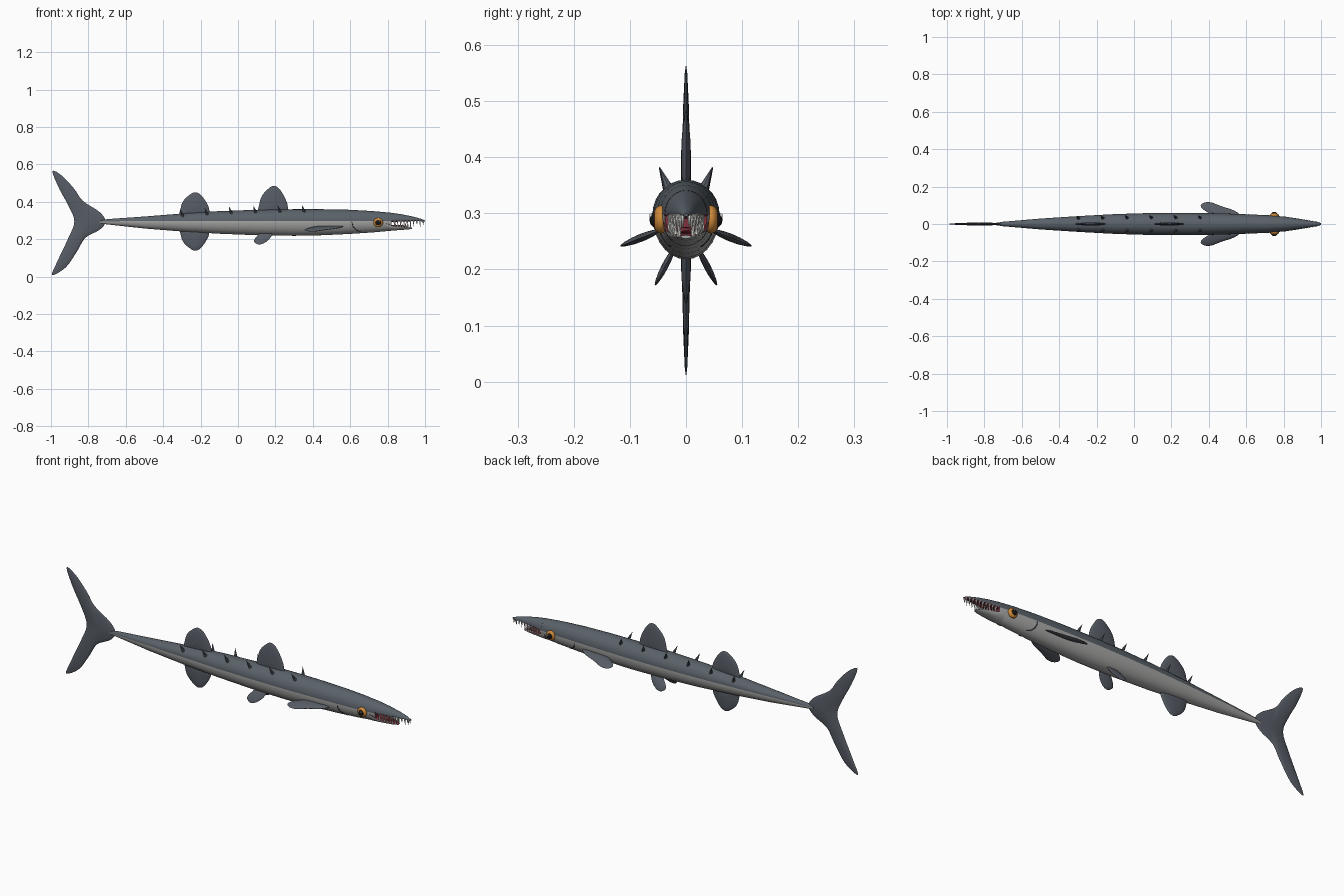
import bpy
import math
from mathutils import Vector

if "Cube" in bpy.data.objects:
    bpy.data.objects.remove(bpy.data.objects["Cube"])


def material(name, r, g, b):
    m = bpy.data.materials.new(name)
    m.use_nodes = True
    m.diffuse_color = (r, g, b, 1)
    m.node_tree.nodes["Principled BSDF"].inputs["Base Color"].default_value = (r, g, b, 1)
    return m


SLATE = material("slate back", .10, .12, .14)
FIN = material("fin grey", .095, .107, .13)
BELLY = material("pale belly", .39, .39, .385)
MOUTH = material("mouth red", .22, .03, .045)
ORANGE = material("eye orange", .62, .25, .04)
BLACK = material("pupil black", .008, .008, .008)
WHITE = material("tooth white", .8, .8, .76)
DARK = material("gill dark", .04, .045, .05)


def add_mesh(name, verts, faces, mats, indices=None):
    me = bpy.data.meshes.new(name)
    me.from_pydata(verts, [], faces)
    for m in mats:
        me.materials.append(m)
    if indices:
        me.polygons.foreach_set("material_index", indices)
    me.update()
    me.shade_smooth()
    me.set_sharp_from_angle(angle=math.radians(40))
    ob = bpy.data.objects.new(name, me)
    bpy.context.scene.collection.objects.link(ob)
    return ob


# Each station: x, top z, widest z, bottom z, half width
BODY = [(-.74, .300, .292, .284, .006), (-.70, .307, .295, .279, .012),
        (-.50, .321, .297, .257, .029), (-.30, .337, .297, .241, .042),
        (-.10, .350, .297, .229, .053), (.10, .357, .297, .221, .059),
        (.30, .360, .297, .218, .060), (.45, .360, .297, .221, .057),
        (.60, .357, .297, .228, .052), (.72, .350, .297, .236, .047),
        (.82, .341, .297, .245, .038)]
UPPER_JAW = [(.81, .342, .297, .290, .039), (.87, .334, .299, .294, .030),
             (.93, .322, .300, .296, .020), (.975, .310, .299, .296, .012),
             (1.0, .300, .296, .294, .004)]
LOWER_JAW = [(.79, .286, .284, .242, .041), (.83, .272, .270, .246, .036),
             (.87, .267, .265, .249, .029), (.91, .264, .262, .252, .021),
             (.93, .261, .259, .255, .009)]


def section(stations, x):
    for a, b in zip(stations, stations[1:]):
        if x <= b[0]:
            t = (x - a[0]) / (b[0] - a[0])
            return [p + (q - p) * t for p, q in zip(a, b)]
    return stations[-1]


def side_y(x, z):
    _, top, mid, bot, w = section(BODY, x)
    h = top - mid if z > mid else mid - bot
    return w * math.sqrt(max(0, 1 - ((z - mid) / h) ** 2))


def loft(name, stations, upper, lower, cap):
    n = 28
    verts, faces, idx = [], [], []
    for x, top, mid, bot, w in stations:
        for k in range(n):
            a = math.tau * k / n
            s = math.sin(a)
            verts.append((x, w * math.cos(a), mid + s * (top - mid if s > 0 else mid - bot)))
    for r in range(len(stations) - 1):
        for k in range(n):
            j = (k + 1) % n
            faces.append((r * n + k, r * n + n + k, r * n + n + j, r * n + j)[::-1])
            idx.append(0 if k < n // 2 else 1)
    faces += [tuple(range(n))[::-1], tuple(range(len(verts) - n, len(verts)))]
    idx += [0, 2]
    return add_mesh(name, verts, faces, [upper, lower, cap], idx)


loft("body", BODY, SLATE, BELLY, MOUTH)
loft("upper_jaw", UPPER_JAW, SLATE, MOUTH, SLATE)
loft("lower_jaw", LOWER_JAW, MOUTH, BELLY, BELLY)


# Fins: smooth closed outline swollen into a thin lens
def smooth_outline(pts, steps=4):
    out = []
    for i in range(len(pts)):
        a, b, c, d = (Vector(pts[(i + o) % len(pts)]) for o in (-1, 0, 1, 2))
        for s in range(steps):
            t = s / steps
            out.append(b + (c - a) * .5 * t + (a - b * 2.5 + c * 2 - d * .5) * t * t
                       + (b * 1.5 - a * .5 - c * 1.5 + d * .5) * t ** 3)
    return out


def fin(name, pts, centre, thick, origin=(0, 0, 0), out=(0, 0, 1)):
    ring = smooth_outline(pts)
    n = len(ring)
    c = Vector(centre)
    along, out, origin = Vector((1, 0, 0)), Vector(out).normalized(), Vector(origin)
    normal = along.cross(out)
    levels = [(.04, -1), (.4, -.9), (.75, -.6), (.94, -.28), (1, 0),
              (.94, .28), (.75, .6), (.4, .9), (.04, 1)]
    verts, faces = [], []
    for scale, h in levels:
        for p in ring:
            q = c + (p - c) * scale
            verts.append(origin + along * q.x + out * q.y + normal * h * thick)
    for r in range(len(levels) - 1):
        for k in range(n):
            j = (k + 1) % n
            faces.append((r * n + k, r * n + j, r * n + n + j, r * n + n + k))
    faces += [tuple(range(n))[::-1], tuple(range(len(verts) - n, len(verts)))]
    return add_mesh(name, verts, faces, [FIN])


fin("tail_fin", [(-.708, .295), (-.74, .345), (-.83, .405), (-.875, .468), (-.94, .538),
                 (-.992, .563), (-.955, .468), (-.91, .385), (-.875, .295), (-.91, .20),
                 (-.965, .083), (-.994, .008), (-.92, .05), (-.86, .136), (-.815, .208),
                 (-.74, .250)], (-.80, .297), .008)

PADDLE = [(-.072, -.02), (-.077, .02), (-.06, .065), (-.02, .10), (.004, .107),
          (.03, .095), (.06, .055), (.076, .015), (.066, -.02)]
fin("front_dorsal_fin", [(u, v * 1.18) for u, v in PADDLE], (0, .03), .009, (.19, 0, .358))
fin("rear_dorsal_fin", PADDLE, (0, .03), .009, (-.23, 0, .343))
fin("anal_fin", PADDLE, (0, .03), .009, (-.23, 0, .246), (0, 0, -1))

for side, label in ((1, "left"), (-1, "right")):
    fin(label + "_pectoral_fin",
        [(.56, -.004), (.53, .025), (.47, .046), (.41, .070), (.37, .066), (.357, .045),
         (.385, .018), (.44, -.004)], (.45, .03), .007,
        (0, side * .051, .268), (0, side * .93, -.37))
    fin(label + "_pelvic_fin",
        [(.18, -.012), (.175, .02), (.145, .052), (.11, .064), (.085, .045), (.10, .015),
         (.13, -.012)], (.13, .025), .006, (0, side * .026, .228), (0, side * .46, -.89))


# Pointed parts: back spines and teeth
def spike(name, base, tip, radius, mat, n=8):
    base, tip = Vector(base), Vector(tip)
    rot = (tip - base).to_track_quat('Z', 'Y')
    verts = [base + rot @ Vector((radius * math.cos(math.tau * k / n),
                                  radius * math.sin(math.tau * k / n), 0)) for k in range(n)]
    faces = [(k, (k + 1) % n, n) for k in range(n)] + [tuple(range(n))[::-1]]
    return add_mesh(name, verts + [tip], faces, [mat])


for side, label in ((1, "left"), (-1, "right")):
    for i in range(6):
        x = -.295 + i * .13
        z = section(BODY, x)[1] - .012
        y = side_y(x, z)
        spike(f"{label}_back_spine_{i}", (x, side * y * .9, z - .004),
              (x - .014, side * (y + .013), z + .036), .009, FIN)
    for i in range(10):
        x = .835 + i * .0172
        _, top, mid, bot, w = section(UPPER_JAW, x)
        long = .026 if i % 2 else .034
        spike(f"{label}_upper_tooth_{i}", (x, side * w * .85, mid),
              (x + .002, side * w * .75, mid - long), .0048, WHITE)
    for i in range(7):
        x = .84 + i * .0135
        _, top, mid, bot, w = section(LOWER_JAW, x)
        long = .024 if i % 2 else .031
        spike(f"{label}_lower_tooth_{i}", (x, side * w * .85, mid - .002),
              (x + .002, side * w * .9, mid + long), .0046, WHITE)


# Eyes: bulging iris, pupil and glint
def ball(name, loc, scale, mat):
    bpy.ops.mesh.primitive_uv_sphere_add(segments=24, ring_count=14, location=loc)
    ob = bpy.context.object
    ob.name = name
    ob.scale = scale
    ob.data.materials.append(mat)
    ob.data.shade_smooth()


for side, label in ((1, "left"), (-1, "right")):
    ball(label + "_iris", (.75, side * .045, .289), (.025, .014, .025), ORANGE)
    ball(label + "_pupil", (.75, side * .053, .289), (.015, .012, .015), BLACK)
    ball(label + "_glint", (.755, side * .0625, .296), (.0035, .003, .0035), WHITE)

    # Gill slit following the flank
    cu = bpy.data.curves.new(label + "_gill_slit", 'CURVE')
    cu.dimensions = '3D'
    cu.bevel_depth = .002
    sp = cu.splines.new('POLY')
    sp.points.add(10)
    for i, p in enumerate(sp.points):
        a = math.radians(90 * i / 10)
        x, z = .655 - .045 * math.cos(a), .292 - .050 * math.sin(a)
        p.co = (x, side * side_y(x, z), z, 1)
    cu.materials.append(DARK)
    bpy.context.scene.collection.objects.link(bpy.data.objects.new(cu.name, cu))

# Tongue
ball("tongue", (.85, 0, .269), (.055, .016, .007), MOUTH)
